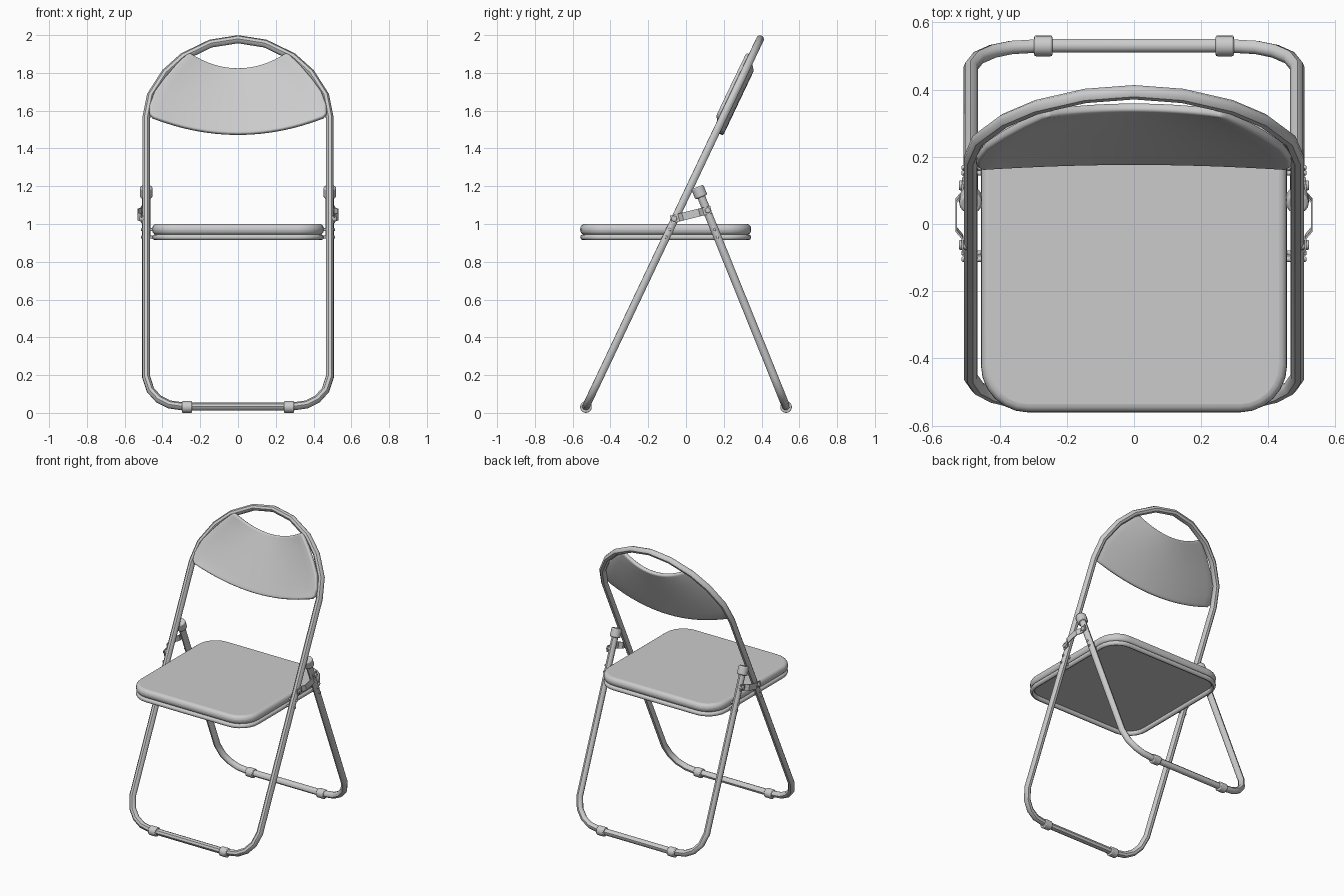
import bpy, bmesh, math
from mathutils import Vector

if "Cube" in bpy.data.objects:
    bpy.data.objects.remove(bpy.data.objects["Cube"])


def front_y(z):
    return -0.53 + 0.474 * (z - 0.033)


def back_y(z):
    return 0.53 - 0.4043 * (z - 0.033)


def smooth(ob, angle=45):
    bpy.ops.object.select_all(action='DESELECT')
    ob.select_set(True)
    bpy.context.view_layer.objects.active = ob
    bpy.ops.object.shade_smooth_by_angle(angle=math.radians(angle))


def mesh_object(name, verts, faces):
    me = bpy.data.meshes.new(name)
    me.from_pydata(verts, [], faces)
    bm = bmesh.new()
    bm.from_mesh(me)
    bmesh.ops.recalc_face_normals(bm, faces=bm.faces)
    bm.to_mesh(me)
    bm.free()
    ob = bpy.data.objects.new(name, me)
    bpy.context.collection.objects.link(ob)
    return ob


def bevel(ob, width, segments):
    m = ob.modifiers.new("bevel", 'BEVEL')
    m.width, m.segments = width, segments
    m.limit_method, m.angle_limit = 'ANGLE', math.radians(50)


def tube(name, pts, radius, cyclic):
    cu = bpy.data.curves.new(name, 'CURVE')
    cu.dimensions = '3D'
    cu.bevel_depth, cu.bevel_resolution = radius, 2
    cu.use_fill_caps = not cyclic
    sp = cu.splines.new('POLY')
    sp.points.add(len(pts) - 1)
    for p, co in zip(sp.points, pts):
        p.co = (*co, 1)
    sp.use_cyclic_u = cyclic
    ob = bpy.data.objects.new(name, cu)
    bpy.context.collection.objects.link(ob)
    bpy.ops.object.select_all(action='DESELECT')
    ob.select_set(True)
    bpy.context.view_layer.objects.active = ob
    bpy.ops.object.convert(target='MESH')
    smooth(bpy.context.object)


def rod(name, a, b, radius, bev=0.0, sides=14):
    a, b = Vector(a), Vector(b)
    bpy.ops.mesh.primitive_cylinder_add(vertices=sides, radius=radius, depth=(b - a).length,
                                        location=(a + b) / 2)
    ob = bpy.context.object
    ob.name = name
    ob.rotation_euler = (b - a).to_track_quat('Z', 'Y').to_euler()
    if bev:
        bevel(ob, bev, 2)
    smooth(ob)


def outline(inset, z, n=6):
    # rounded rectangle of the seat
    r = 0.14 - inset
    x, y = 0.455 - 0.14, 0.4525 - 0.14
    pts = []
    for i, (sx, sy) in enumerate([(1, 1), (-1, 1), (-1, -1), (1, -1)]):
        for k in range(n + 1):
            a = math.pi / 2 * (i + k / n)
            pts.append((sx * x + r * math.cos(a), -0.1075 + sy * y + r * math.sin(a), z))
    return pts


# frames: half profile (x, z) running from the bottom bar up the right side
bend = [(0.28, 0.033), (0.365, 0.045), (0.42, 0.073), (0.463, 0.12), (0.486, 0.19)]
arch = [(0.486, 1.56), (0.462, 1.68), (0.385, 1.80), (0.29, 1.885), (0.145, 1.955)]
right = [(x, front_y(z), z) for x, z in bend + arch]
left = [(-x, y, z) for x, y, z in reversed(right)]
tube("front_frame", right + [(0, front_y(1.978), 1.978)] + left, 0.0215, True)

right = [(x, back_y(z), z) for x, z in bend + [(0.486, 1.18)]]
tube("back_leg", right[::-1] + [(-x, y, z) for x, y, z in right], 0.0215, False)

# seat cushion and the rim under it
base, top = outline(0, 0.943), outline(0, 1.0)
n = len(base)
seat = mesh_object("seat_cushion", base + top,
                   [tuple(range(n)), tuple(range(n, 2 * n))] +
                   [(i, (i + 1) % n, n + (i + 1) % n, n + i) for i in range(n)])
bevel(seat, 0.024, 4)
smooth(seat)
tube("seat_rim", outline(0.015, 0.930), 0.0155, True)

# curved backrest, its side edge following the arch
edge = [(0.455, 1.550), (0.472, 1.572), (0.470, 1.62), (0.445, 1.69),
        (0.395, 1.76), (0.335, 1.83), (0.280, 1.885), (0.258, 1.898)]
cols = 16
verts = []
for xe, ze in edge:
    for j in range(cols + 1):
        t = 2 * j / cols - 1
        z = ze - 0.064 * (1 - t * t)
        off = 0.042 - 0.054 * t * t
        verts.append((xe * t, front_y(z) + off * 0.904, z - off * 0.428))
w = cols + 1
faces = [(r * w + c, r * w + c + 1, (r + 1) * w + c + 1, (r + 1) * w + c)
         for r in range(len(edge) - 1) for c in range(cols)]
rest = mesh_object("backrest", verts, faces)
if rest.data.polygons[0].normal.y < 0:
    rest.data.flip_normals()
sol = rest.modifiers.new("thickness", 'SOLIDIFY')
sol.thickness, sol.offset = 0.027, -1
bevel(rest, 0.010, 3)
smooth(rest)

for s, side in ((1, "right"), (-1, "left")):
    # foot sleeves
    for y, part in ((-0.53, "front"), (0.53, "back")):
        rod(f"{part}_foot_{side}", (s * 0.243, y, 0.031), (s * 0.297, y, 0.031), 0.031, 0.005, 16)
    # end cap of the back leg
    rod(f"leg_cap_{side}", (s * 0.486, back_y(1.142), 1.142), (s * 0.486, back_y(1.196), 1.196),
        0.034, 0.007, 16)
    # bent link strap between the two frames
    a, b = Vector((0, -0.062, 1.028)), Vector((0, 0.115, 1.072))
    d = (b - a).normalized()
    up = Vector((0, -d.z, d.y)) * 0.021
    strip = []
    for x, k in ((0.509, -0.1), (0.511, 0.14), (0.529, 0.26), (0.529, 0.74), (0.511, 0.86), (0.509, 1.1)):
        p = a.lerp(b, k) + Vector((s * x, 0, 0))
        strip += [p - up, p + up]
    strap = mesh_object(f"link_strap_{side}", [tuple(v) for v in strip],
                        [(2 * i, 2 * i + 2, 2 * i + 3, 2 * i + 1) for i in range(5)])
    m = strap.modifiers.new("thickness", 'SOLIDIFY')
    m.thickness, m.offset = 0.006, 0
    # strap bolts and small seat rivets
    for i, p in enumerate((a, b)):
        rod(f"strap_bolt_{side}_{i}", (s * 0.48, p.y, p.z), (s * 0.521, p.y, p.z), 0.015, 0.004)
    for i, (y, z) in enumerate(((front_y(0.93), 0.93), (front_y(0.97), 0.97),
                                (back_y(0.93), 0.93), (back_y(0.97), 0.97))):
        rod(f"seat_rivet_{side}_{i}", (s * 0.44, y, z), (s * 0.513, y, z), 0.008, 0.003, 10)
